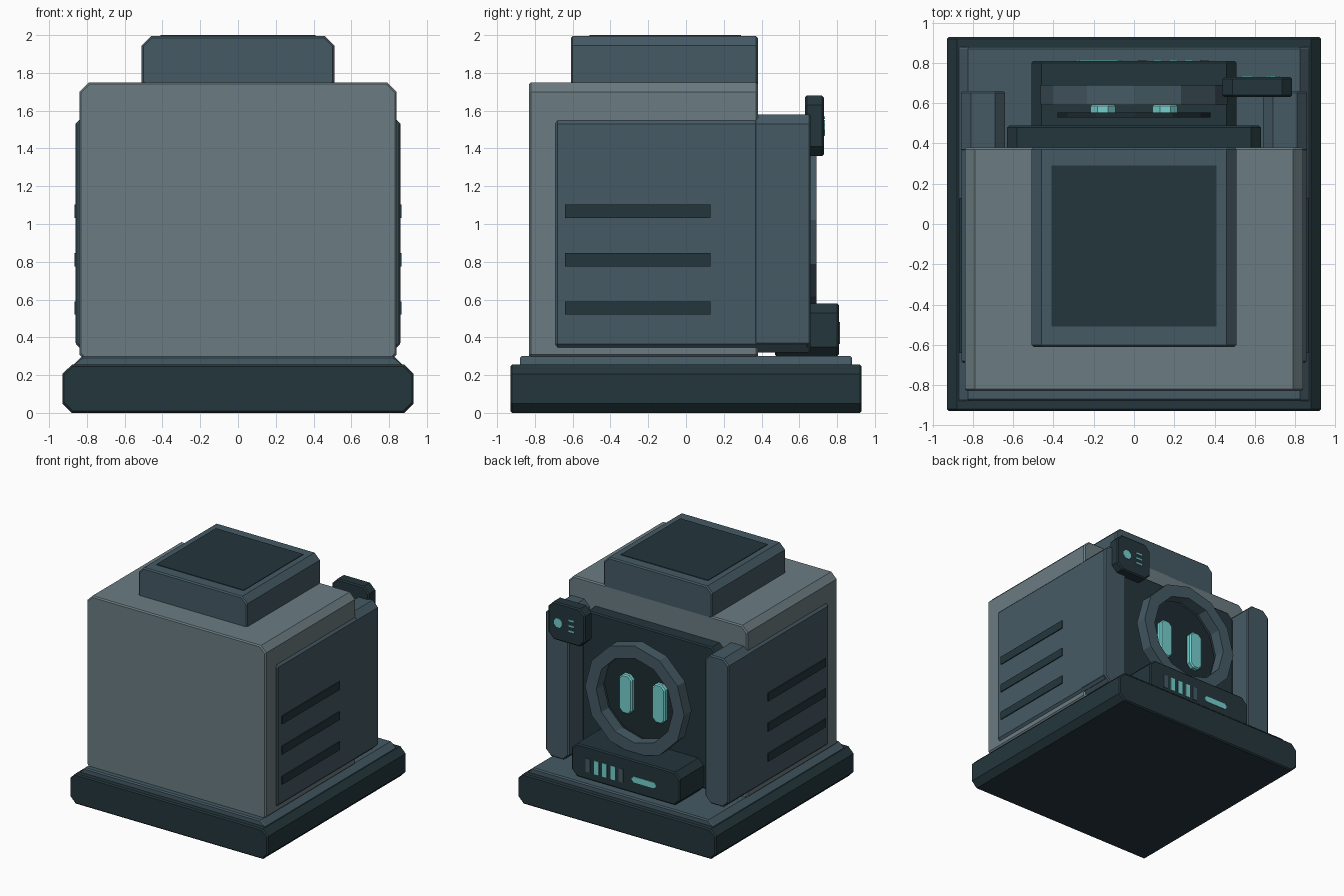
import bpy, bmesh, math

if "Cube" in bpy.data.objects:
    bpy.data.objects.remove(bpy.data.objects["Cube"])


def lin(c):
    return c / 12.92 if c <= 0.04045 else ((c + 0.055) / 1.055) ** 2.4


def material(name, hexa):
    m = bpy.data.materials.new(name)
    m.diffuse_color = [lin(int(hexa[i:i + 2], 16) / 255) for i in (0, 2, 4)] + [1.0]
    m.use_nodes = True
    m.node_tree.nodes["Principled BSDF"].inputs["Base Color"].default_value = m.diffuse_color
    return m


LIGHT = material("light grey", "6B7C82")
SLATE = material("slate blue", "455A64")
DARK = material("dark teal", "24363C")
BLACK = material("near black", "1D2B31")
CYAN = material("cyan glow", "75D0CE")


def finish(name, bm, mat, bevel=0.0):
    bmesh.ops.recalc_face_normals(bm, faces=bm.faces)
    me = bpy.data.meshes.new(name)
    bm.to_mesh(me)
    bm.free()
    me.materials.append(mat)
    ob = bpy.data.objects.new(name, me)
    bpy.context.collection.objects.link(ob)
    if bevel:
        mod = ob.modifiers.new("edge", 'BEVEL')
        mod.width = bevel
        mod.segments = 1
        mod.limit_method = 'ANGLE'
        mod.angle_limit = math.radians(60)
    return ob


def block(name, mat, x, y, z, cut=0.05, bevel=0.01):
    """Box with its x-z corners cut off, extruded along y."""
    (x0, x1), (y0, y1), (z0, z1) = x, y, z
    if cut:
        pts = [(x0 + cut, z0), (x1 - cut, z0), (x1, z0 + cut), (x1, z1 - cut),
               (x1 - cut, z1), (x0 + cut, z1), (x0, z1 - cut), (x0, z0 + cut)]
    else:
        pts = [(x0, z0), (x1, z0), (x1, z1), (x0, z1)]
    bm = bmesh.new()
    face = bm.faces.new([bm.verts.new((px, y0, pz)) for px, pz in pts])
    new = bmesh.ops.extrude_face_region(bm, geom=[face])["geom"]
    bmesh.ops.translate(bm, vec=(0, y1 - y0, 0),
                        verts=[v for v in new if isinstance(v, bmesh.types.BMVert)])
    return finish(name, bm, mat, bevel)


def ring(name, mat, r_out, r_in, y0, y1, zc, n=12):
    """Square-section ring (or a disc when r_in is 0) around the y axis."""
    bm = bmesh.new()
    loops = []
    for r, y in ((r_out, y0), (r_out, y1), (r_in, y1), (r_in, y0)):
        if r > 0:
            loops.append([bm.verts.new((r * math.cos(2 * math.pi * i / n), y,
                                        zc + r * math.sin(2 * math.pi * i / n)))
                          for i in range(n)])
    pairs = [(k, (k + 1) % 4) for k in range(4)] if r_in > 0 else [(0, 1)]
    for a, b in pairs:
        for i in range(n):
            j = (i + 1) % n
            bm.faces.new((loops[a][i], loops[a][j], loops[b][j], loops[b][i]))
    if r_in == 0:
        for lp in loops:
            bm.faces.new(lp)
    return finish(name, bm, mat)


# base and main body
block("base", DARK, (-0.93, 0.93), (-0.93, 0.93), (0, 0.255))
block("base_plate", SLATE, (-0.875, 0.875), (-0.88, 0.88), (0.2, 0.3))
block("body", LIGHT, (-0.84, 0.84), (-0.83, 0.38), (0.26, 1.75))

# top cap with dark plate
block("cap", SLATE, (-0.51, 0.51), (-0.61, 0.38), (1.7, 1.995))
block("cap_plate", DARK, (-0.41, 0.41), (-0.51, 0.29), (1.992, 2.0), 0, 0)

# side panels, vents and rear pillars on both sides
for s, side in ((-1, "left"), (1, "right")):
    def span(a, b):
        return tuple(sorted((s * a, s * b)))
    block("side_panel_" + side, SLATE, span(0.79, 0.858), (-0.69, 0.65), (0.345, 1.55), 0.02)
    block("pillar_" + side, SLATE, span(0.64, 0.86), (0.36, 0.66), (0.32, 1.58))
    for i in range(3):
        z = 0.52 + 0.256 * i
        block(f"vent_{side}_{i + 1}", DARK, span(0.84, 0.866), (-0.64, 0.13), (z, z + 0.07), 0, 0)

# rear face: panel, disc, ring, eyes
block("face_panel", DARK, (-0.63, 0.63), (0.36, 0.49), (0.33, 1.55))
ring("face_disc", BLACK, 0.38, 0, 0.53, 0.555, 1.02)
ring("face_ring", SLATE, 0.465, 0.36, 0.59, 0.69, 1.02)
for s, side in ((-1, "left"), (1, "right")):
    block("eye_" + side, CYAN, (s * 0.155 - 0.062, s * 0.155 + 0.062),
          (0.545, 0.595), (0.83, 1.16), 0.035)

# console with indicator bars and pill
block("console", DARK, (-0.51, 0.51), (0.47, 0.81), (0.3, 0.58))
for i in range(5):
    x = 0.35 - 0.077 * i
    block(f"console_bar_{i + 1}", SLATE if i in (0, 4) else CYAN,
          (x - 0.021, x + 0.021), (0.808, 0.815), (0.365, 0.48), 0, 0)
block("console_pill", CYAN, (-0.29, -0.06), (0.808, 0.815), (0.395, 0.445), 0.02, 0)

# small sensor box with light and bars
block("sensor_box", DARK, (0.44, 0.785), (0.63, 0.73), (1.36, 1.68))
block("sensor_light", CYAN, (0.65, 0.725), (0.728, 0.735), (1.475, 1.55), 0.022, 0)
for i in range(3):
    z = 1.465 + 0.045 * i
    block(f"sensor_bar_{i + 1}", CYAN, (0.535, 0.59), (0.728, 0.735), (z, z + 0.014), 0, 0)
